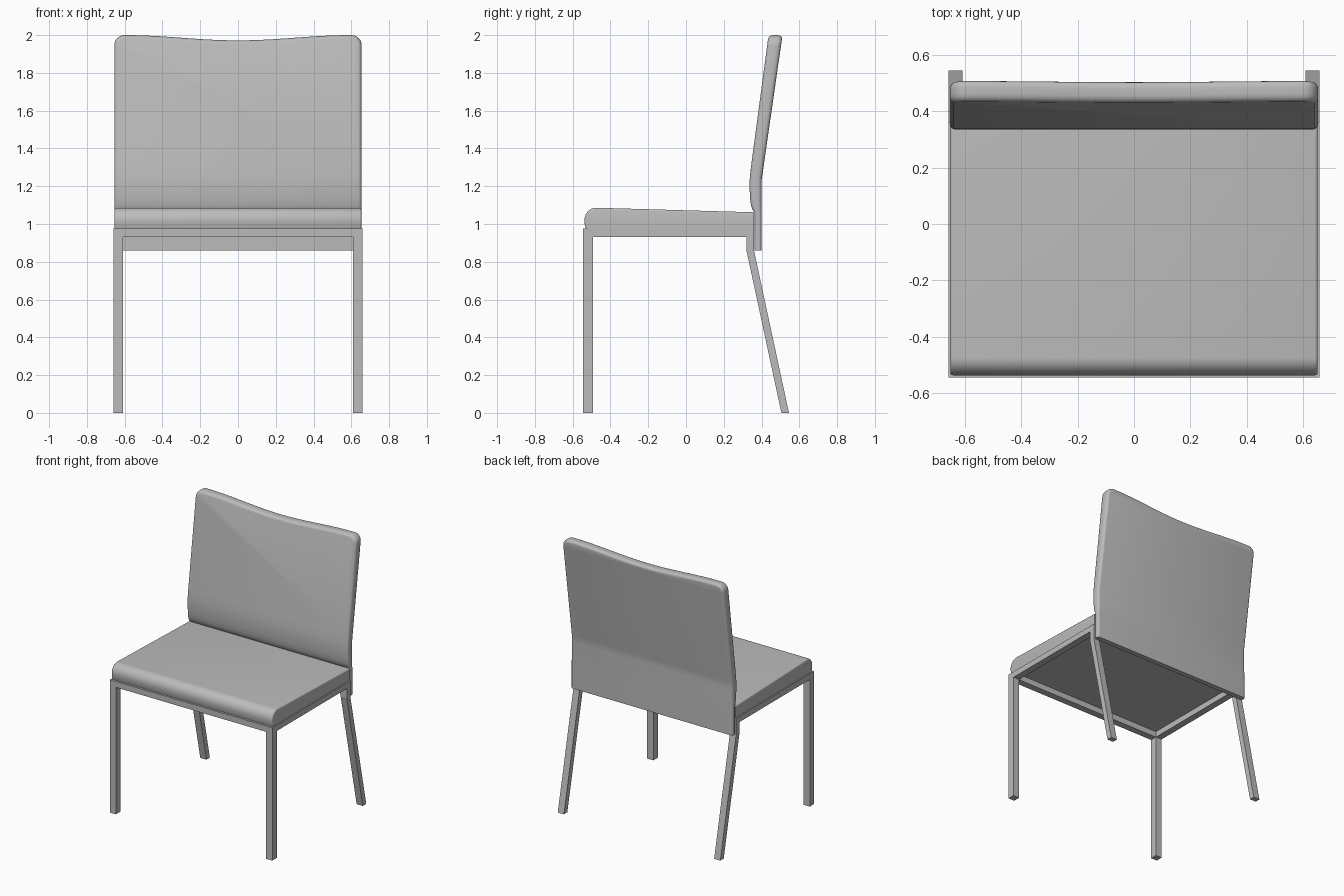
import bpy, bmesh, math
from mathutils import Vector

cube = bpy.data.objects.get("Cube")
if cube:
    bpy.data.objects.remove(cube, do_unlink=True)

GREY = (0.5, 0.5, 0.5, 1)
grey = bpy.data.materials.new("plain grey")
grey.use_nodes = True
grey.diffuse_color = GREY
grey.node_tree.nodes["Principled BSDF"].inputs["Base Color"].default_value = GREY


def prism(points, axis, start, end):
    """Extrude a closed profile along x (points are y, z) or y (points are x, z)."""
    bm = bmesh.new()
    place = (lambda a, b: (start, a, b)) if axis == "x" else (lambda a, b: (a, start, b))
    face = bm.faces.new([bm.verts.new(place(a, b)) for a, b in points])
    extruded = bmesh.ops.extrude_face_region(bm, geom=[face])["geom"]
    shift = Vector((end - start, 0, 0) if axis == "x" else (0, end - start, 0))
    bmesh.ops.translate(bm, vec=shift, verts=[v for v in extruded if isinstance(v, bmesh.types.BMVert)])
    bmesh.ops.recalc_face_normals(bm, faces=bm.faces)
    return bm


def finish(bm, name, smooth=False):
    bmesh.ops.recalc_face_normals(bm, faces=bm.faces)
    mesh = bpy.data.meshes.new(name)
    bm.to_mesh(mesh)
    bm.free()
    mesh.materials.append(grey)
    obj = bpy.data.objects.new(name, mesh)
    bpy.context.collection.objects.link(obj)
    if smooth:
        bpy.ops.object.select_all(action="DESELECT")
        obj.select_set(True)
        bpy.context.view_layer.objects.active = obj
        bpy.ops.object.shade_smooth_by_angle(angle=math.radians(35))


def arc(cx, cz, rx, rz, a0, a1, steps=8):
    angles = [math.radians(a0 + (a1 - a0) * i / steps) for i in range(steps + 1)]
    return [(cx + rx * math.cos(a), cz + rz * math.sin(a)) for a in angles]


def interpolate(table, z):
    for (z0, y0), (z1, y1) in zip(table, table[1:]):
        if z <= z1:
            return y0 + (y1 - y0) * (z - z0) / (z1 - z0)
    return table[-1][1]


# Side frames: front leg, side rail and splayed rear leg in one bent bar
side = [(-.545, 0), (-.545, .975), (.36, .975), (.36, .86), (.545, 0),
        (.505, 0), (.32, .86), (.32, .932), (-.493, .932), (-.493, 0)]
for name, x in (("right_side_frame", -.66), ("left_side_frame", .61)):
    finish(prism(side, "x", x, x + .05), name)

# Front rail
rail = [(-.545, .932), (-.545, .975), (-.495, .975), (-.495, .932)]
finish(prism(rail, "x", -.61, .61), "front_rail")

# Seat cushion with a rolled front edge
seat = ([(.361, .975), (.361, 1.062)] + arc(-.475, 1.02, .063, .066, 90, 180, 10)
        + [(-.537, 1.0), (-.53, .975)])
bm = prism(seat, "x", -.653, .653)
top_rim = [e for e in bm.edges
           if abs(e.verts[0].co.x - e.verts[1].co.x) < .001
           and max(v.co.z for v in e.verts) > .98 and min(v.co.y for v in e.verts) < .36]
bmesh.ops.bevel(bm, geom=top_rim, offset=.01, segments=3, profile=.5, affect="EDGES")
finish(bm, "seat_cushion", True)

# Backrest: rounded outline with a dipped top, then bent to its side profile
FRONT = [(.86, .362), (1.062, .362), (1.075, .352), (1.1, .344), (1.14, .339),
         (1.2, .336), (1.25, .338), (1.31, .345), (2.0, .437)]
BACK = [(.86, .40), (1.23, .40), (2.0, .511)]
dip = [(x, 2 - .014 * (1 + math.cos(math.pi * x / .6)))
       for x in (.6 - 1.2 * i / 24 for i in range(1, 24))]
outline = ([(-.655, .86), (.655, .86)] + arc(.6, 1.945, .055, .055, 0, 90)
           + dip + arc(-.6, 1.945, .055, .055, 90, 180))
THICK = .06
bm = prism(outline, "y", 0, THICK)
rim = [e for e in bm.edges
       if abs(e.verts[0].co.y - e.verts[1].co.y) < .001
       and max(v.co.z for v in e.verts) > .9]
bmesh.ops.bevel(bm, geom=rim, offset=.02, segments=4, profile=.5, affect="EDGES")
for z in sorted({z for z, y in FRONT + BACK if .87 < z < 1.9}):
    bmesh.ops.bisect_plane(bm, geom=bm.verts[:] + bm.edges[:] + bm.faces[:],
                           plane_co=(0, 0, z), plane_no=(0, 0, 1))
for v in bm.verts:
    t = v.co.y / THICK
    v.co.y = (1 - t) * interpolate(FRONT, v.co.z) + t * interpolate(BACK, v.co.z)
finish(bm, "backrest", True)
